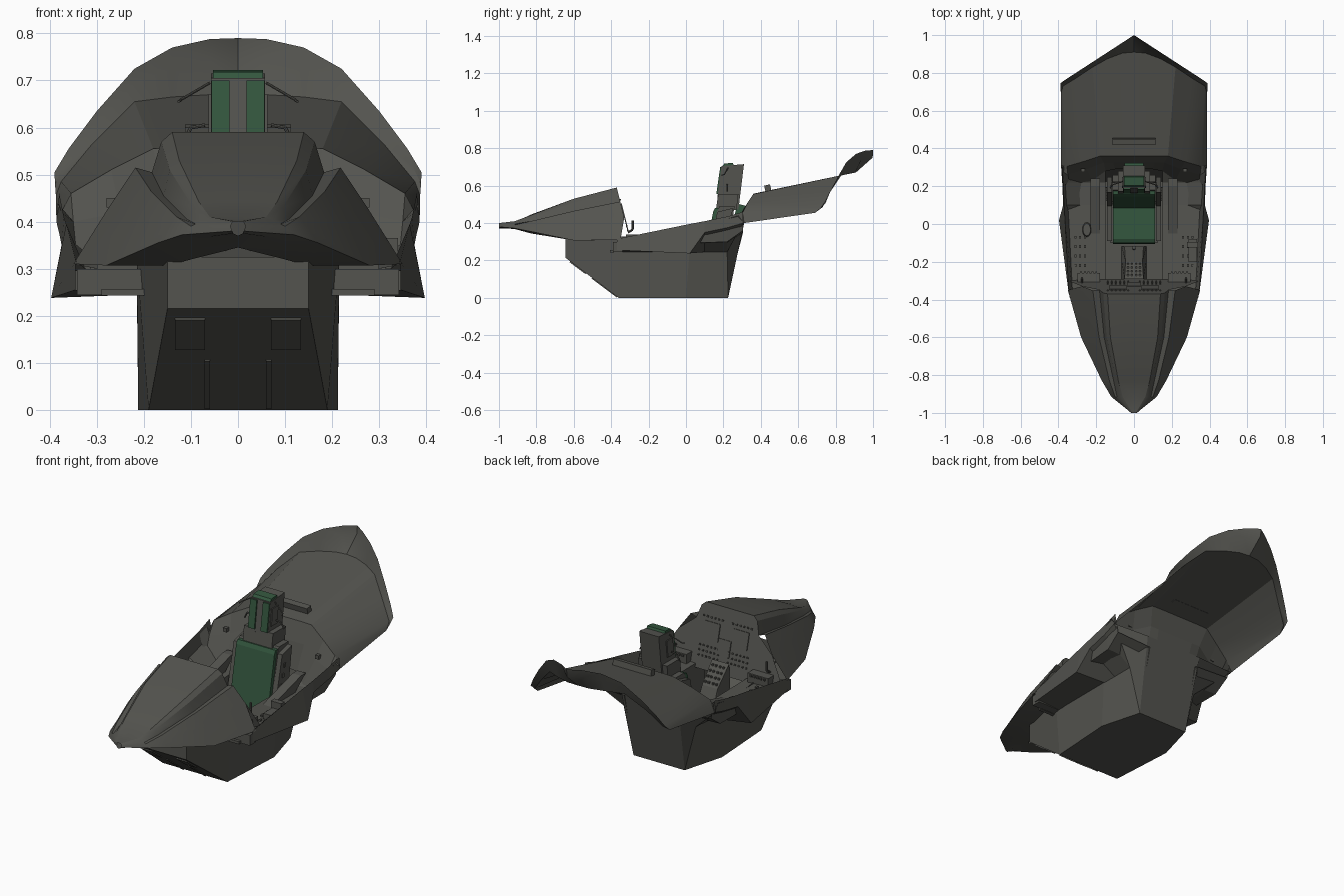
import bpy, bmesh, math
from mathutils import Vector, Matrix


def material(name, rgb):
    m = bpy.data.materials.new(name)
    m.diffuse_color = (*rgb, 1)
    return m


GREY = material("dark grey", (0.088, 0.088, 0.078))
GREEN = material("cushion green", (0.034, 0.095, 0.049))


def finish(name, bm, mat, smooth=0):
    bmesh.ops.remove_doubles(bm, verts=bm.verts, dist=0.0005)
    bmesh.ops.recalc_face_normals(bm, faces=bm.faces)
    me = bpy.data.meshes.new(name)
    bm.to_mesh(me)
    bm.free()
    me.materials.append(mat)
    ob = bpy.data.objects.new(name, me)
    bpy.context.collection.objects.link(ob)
    if smooth:
        bpy.ops.object.select_all(action='DESELECT')
        ob.select_set(True)
        bpy.context.view_layer.objects.active = ob
        bpy.ops.object.shade_smooth_by_angle(angle=math.radians(smooth))
    return ob


def loft(name, rows, mat=GREY, smooth=0):
    """Skin rows of (x, y, z) half sections and mirror the skin across x."""
    bm = bmesh.new()
    for s in (1, -1):
        grid = [[bm.verts.new((s * x, y, z)) for x, y, z in r] for r in rows]
        for a, b in zip(grid, grid[1:]):
            for i in range(len(a) - 1):
                bm.faces.new((a[i], a[i + 1], b[i + 1], b[i]))
    bmesh.ops.remove_doubles(bm, verts=bm.verts, dist=0.0005)
    bmesh.ops.dissolve_degenerate(bm, edges=bm.edges, dist=0.0005)
    return finish(name, bm, mat, smooth)


def prism(name, profile, x0, x1, mat=GREY, both=False):
    """Extrude a side profile of (y, z) from x0 to x1."""
    bm = bmesh.new()
    for s in ((1, -1) if both else (1,)):
        a = [bm.verts.new((s * x0, y, z)) for y, z in profile]
        b = [bm.verts.new((s * x1, y, z)) for y, z in profile]
        bm.faces.new(a)
        bm.faces.new(b[::-1])
        for i in range(len(a)):
            j = (i + 1) % len(a)
            bm.faces.new((a[i], b[i], b[j], a[j]))
    return finish(name, bm, mat)


def boxes(name, places, size, mat=GREY, tilt=0, both=False):
    """Equal boxes at several places, tilted about x."""
    bm = bmesh.new()
    for p in places:
        for s in ((1, -1) if both else (1,)):
            m = (Matrix.Translation((s * p[0], p[1], p[2]))
                 @ Matrix.Rotation(tilt, 4, 'X') @ Matrix.Diagonal((*size, 1)))
            bmesh.ops.create_cube(bm, size=1, matrix=m)
    return finish(name, bm, mat)


def rods(name, path, r, sides=8, mirror=(1, -1)):
    bm = bmesh.new()
    for s in mirror:
        pts = [Vector((s * x, y, z)) for x, y, z in path]
        for a, b in zip(pts, pts[1:]):
            d = b - a
            m = Matrix.Translation((a + b) / 2) @ d.to_track_quat('Z', 'Y').to_matrix().to_4x4()
            bmesh.ops.create_cone(bm, cap_ends=True, segments=sides, radius1=r,
                                  radius2=r, depth=d.length, matrix=m)
    return finish(name, bm, GREY)


# Front cowl: hood, groove, side ridge, skirt and underside; slanted rear end
def panel_y(z):
    return -0.305 - (z - 0.33) * 0.25


hood = [(0, .59), (.14, .59), (.163, .57), (.183, .505), (.218, .515), (.275, .43), (.35, .31), (.15, .31), (.15, .33)]
mid = [(0, .53), (.125, .53), (.145, .51), (.158, .455), (.185, .465), (.228, .40), (.28, .307), (.15, .307), (.15, .31)]
fore = [(0, .445), (.083, .442), (.095, .43), (.108, .405), (.13, .41), (.15, .385), (.17, .355), (.08, .345), (0, .345)]
nose = [(0, .405), (.06, .41), (.075, .405), (.09, .395), (.10, .39), (.11, .38), (.12, .372), (.06, .368), (0, .37)]
tip = [(0, .40), (.01, .40), (.012, .398), (.014, .395), (.016, .39), (.014, .385), (.012, .38), (.01, .375), (0, .37)]
cowl = [[(x, y, z) for x, z in s] for y, s in ((-1, tip), (-.915, nose), (-.83, fore), (-.6, mid))]
cowl.append([(x, panel_y(z) - (.05 if .2 < x and z < .32 else 0), z) for x, z in hood])
loft("front_cowl", cowl, smooth=25)

# Instrument panel closing the rear of the cowl, with rows of switches
panel = [[(x, panel_y(z), z) for x, z in ((0, t), (w, t))]
         for t, w in ((.59, .14), (.57, .163), (.505, .183), (.43, .275), (.31, .35), (.27, .15))]
loft("instrument_panel", panel)
ptilt = math.radians(14)
boxes("panel_displays", [(.085, panel_y(.46) + .002, .46)], (.09, .006, .09), tilt=ptilt, both=True)
boxes("panel_center_display", [(0, panel_y(.40) + .002, .40)], (.07, .006, .08), tilt=ptilt)
boxes("panel_switches", [(.03 + .022 * i, panel_y(z) + .002, z) for i in range(6)
                         for z in (.525, .385, .36, .335)], (.008, .008, .008), tilt=ptilt, both=True)
boxes("side_panels", [(.24, -.29, .315)], (.12, .06, .05), both=True)
boxes("side_panel_knobs", [(.20 + .02 * i, -.258, .33) for i in range(5)],
      (.01, .012, .01), both=True)

# Centre pedestal with buttons
loft("pedestal", [[(0, -.29, .34), (.05, -.29, .34), (.065, -.29, .04)],
                  [(0, -.20, .24), (.045, -.20, .24), (.065, -.20, .04)],
                  [(0, -.12, .06), (.05, -.12, .06), (.065, -.12, .04)]])
boxes("pedestal_buttons", [(x, -.27 + .02 * i, .322 - .022 * i) for i in range(4)
                           for x in (.012, .032)], (.009, .009, .009), both=True)
rods("control_stick", [(0, -.13, .05), (0, -.125, .2)], .01, mirror=(1,))

# Tub: sides and bottom as one skin, narrowing forward and leaning back at the rear
loft("cockpit_tub", [
    [(0, -.645, .325), (0, -.645, .325), (0, -.645, .325)],
    [(.15, -.645, .325), (.15, -.645, .325), (0, -.645, .325)],
    [(.15, -.645, .325), (.15, -.645, .215), (0, -.645, .215)],
    [(.215, -.36, .315), (.19, -.36, 0), (0, -.36, 0)],
    [(.215, .02, .26), (.212, 0, 0), (0, 0, 0)],
    [(.212, .22, .245), (.15, .225, 0), (0, .225, 0)],
    [(.386, .305, .40), (.17, .312, .405), (0, .312, .405)]])
slope = math.atan2(.215, -.285)
boxes("belly_hatches", [(.102, -.577, .163)], (.064, .105, .01), tilt=slope, both=True)
boxes("belly_guides", [(.065, -.435, .056)], (.012, .17, .008), tilt=slope, both=True)
boxes("floor_plate", [(0, -.08, .02)], (.30, .55, .01))

# Side consoles: inner wall, top, sill, outer wall, underside
stations = [(-.37, .30, .345, .315, .345, .255), (.02, .295, .365, .395, .397, .238),
            (.10, .295, .37, .41, .375, .35), (.22, .30, .375, .435, .38, .375),
            (.305, .36, .38, .46, .386, .40)]
loft("side_consoles", [[(.15, y, .02 if y < .3 else .35), (.15, y, zt - .01), (xs - .02, y, zt), (xs, y, zs),
                        (xe, y, ze), (.212, min(y, .22), .245)]
                       for y, zt, xs, zs, xe, ze in stations])
boxes("console_front_blocks", [(.25, -.365, .272)], (.185, .05, .055), both=True)
boxes("console_vents", [(.235, -.395, .25)], (.11, .02, .014), both=True)
prism("console_rear_blocks", [(-.05, .29), (.15, .29), (.24, .36), (.2, .36)], .18, .23, both=True)
boxes("console_switches", [(.26 + .025 * i, -.22 + .05 * j, .300) for i in range(3) for j in range(4)],
      (.01, .015, .01), both=True)
boxes("throttle_base", [(.31, -.14, .315)], (.045, .12, .03))
boxes("throttle_grip", [(.31, -.11, .345)], (.06, .03, .04))
rods("grab_handles", [(.275, -.31, .35), (.275, -.285, .365), (.275, -.285, .415)], .006)

# Console dial on the left side
bm = bmesh.new()
bmesh.ops.create_cone(bm, cap_ends=True, segments=16, radius1=.03, radius2=.025, depth=.02,
                      matrix=Matrix.Translation((-.25, -.03, .30)) @ Matrix.Diagonal((.8, 1.3, 1, 1)))
finish("console_dial", bm, GREY)

# Rear deck: arched sheet turning up into a steep flared rim with a pointed tip
edge = [(0, .36, .557), (.06, .36, .557), (.12, .36, .557), (.18, .36, .555),
        (.27, .33, .51), (.355, .305, .46), (.386, .31, .40)]
bend = [(0, .91, .672), (.06, .905, .67), (.14, .875, .665), (.22, .83, .655),
        (.31, .77, .565), (.376, .73, .485), (.387, .69, .455)]
flare = [(0, .998, .75), (.06, .94, .745), (.14, .895, .725), (.22, .846, .695),
         (.307, .788, .60), (.37, .748, .52), (.389, .72, .48)]
rim = [(0, 1, .79), (.06, .961, .788), (.14, .909, .77), (.22, .857, .725),
       (.30, .805, .635), (.36, .766, .555), (.39, .745, .505)]
loft("rear_deck", [edge, bend, flare, rim], smooth=30)
boxes("deck_bar", [(0, .437, .588)], (.225, .032, .032), tilt=math.radians(12))

# Rear bulkhead joining the deck edge to the tub and consoles
loft("rear_bulkhead", [edge,
                       [(0, .325, .46), (.06, .325, .46), (.11, .325, .46), (.16, .325, .46),
                        (.25, .29, .42), (.35, .26, .40), (.384, .28, .44)],
                       [(0, .29, .33), (.06, .29, .33), (.1, .29, .33), (.15, .28, .33),
                        (.22, .23, .30), (.34, .21, .30), (.375, .21, .42)]])
boxes("bulkhead_lamps", [(.27, .285, .44)], (.02, .02, .02), both=True)

# Seat: pan, back frame, side rails and green cushions
prism("seat_pan", [(-.10, .03), (-.10, .12), (.12, .14), (.2, .03)], -.125, .125)
prism("seat_back", [(.10, .12), (.165, .46), (.18, .49), (.26, .49), (.18, .05)], -.115, .115)
prism("seat_rails", [(-.06, .05), (-.09, .13), (.095, .15), (.168, .46), (.25, .48), (.19, .05)], .117, .142, both=True)
prism("seat_cushion", [(-.105, .12), (-.10, .145), (-.08, .155), (.105, .155), (.11, .12)], -.112, .112, GREEN)
prism("back_cushion", [(.085, .15), (.145, .46), (.155, .48), (.18, .48), (.12, .15)], -.112, .112, GREEN)
boxes("rail_bolts", [(.143, .13 + .014 * i, .2 + .05 * i) for i in range(5)], (.008, .016, .02), both=True)

# Headrest box with two green pads, cap, side boxes and rods
prism("headrest_lower", [(.16, .47), (.172, .555), (.28, .555), (.27, .47)], -.085, .085)
prism("headrest_box", [(.168, .54), (.19, .705), (.31, .715), (.28, .47)], -.057, .057)
prism("headrest_pads", [(.162, .555), (.183, .70), (.20, .70), (.175, .555)], .018, .056, GREEN, both=True)
prism("headrest_cap", [(.195, .705), (.205, .718), (.25, .722), (.255, .708)], -.053, .053, GREEN)
prism("headrest_side_boxes", [(.19, .58), (.20, .67), (.25, .67), (.24, .58)], .055, .063, both=True)
boxes("rear_pack", [(0, .292, .468)], (.10, .05, .06), GREEN, tilt=math.radians(-15))
rods("headrest_probes", [(.06, .225, .695), (.12, .205, .66), (.126, .19, .655)], .003)
rods("shoulder_loops", [(.07, .22, .605), (.10, .22, .60), (.115, .22, .57)], .004)
